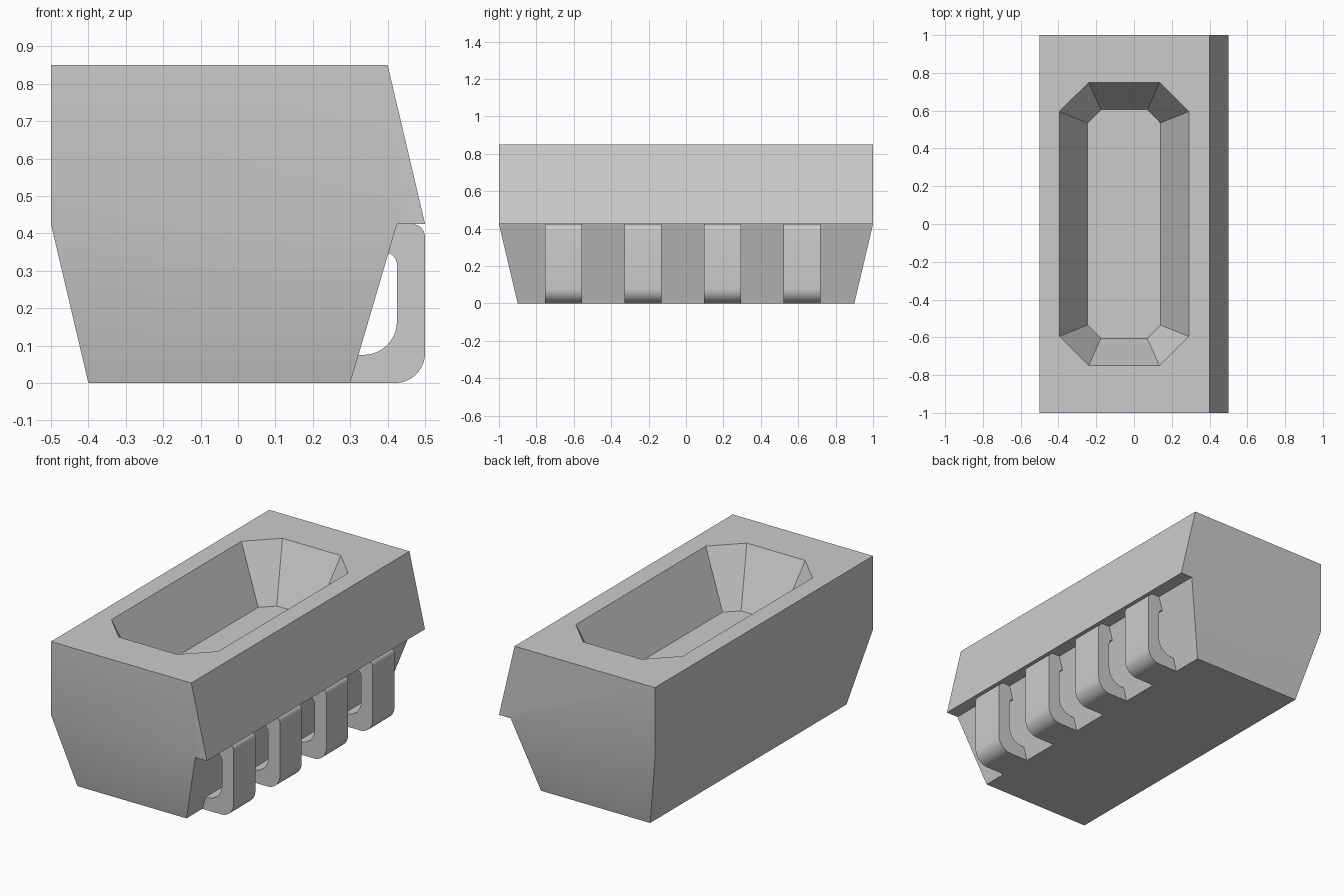
import bpy, bmesh
from math import cos, sin, radians

cube = bpy.data.objects.get("Cube")
if cube:
    bpy.data.objects.remove(cube)

grey = bpy.data.materials.new("plain grey")
grey.use_nodes = True
colour = (0.6, 0.6, 0.6, 1)
grey.diffuse_color = colour
grey.node_tree.nodes["Principled BSDF"].inputs["Base Color"].default_value = colour


def finish(bm, name):
    """Turn a bmesh into a grey object, smooth across shallow folds only."""
    bmesh.ops.recalc_face_normals(bm, faces=bm.faces)
    mesh = bpy.data.meshes.new(name)
    bm.to_mesh(mesh)
    bm.free()
    mesh.materials.append(grey)
    obj = bpy.data.objects.new(name, mesh)
    bpy.context.collection.objects.link(obj)
    bpy.ops.object.select_all(action='DESELECT')
    obj.select_set(True)
    bpy.context.view_layer.objects.active = obj
    bpy.ops.object.shade_smooth_by_angle(angle=radians(30))
    return obj


def octagon(bm, x0, x1, y, cut, z):
    """Rectangle with cut corners, counter-clockwise, two points per corner."""
    pts = [(x0, cut - y), (x0 + cut, -y), (x1 - cut, -y), (x1, cut - y),
           (x1, y - cut), (x1 - cut, y), (x0 + cut, y), (x0, y - cut)]
    return [bm.verts.new((px, py, z)) for px, py in pts]


def arc(cx, cz, r, start, end, steps=10):
    angles = [radians(start + (end - start) * i / steps) for i in range(steps + 1)]
    return [(cx + r * cos(a), cz + r * sin(a)) for a in angles]


# Body: side profile (x, half length, z) from the lower left around to the upper left
MID, TOP = 0.425, 0.85
profile = [(-0.4, 0.9, 0), (0.3, 0.9, 0), (0.425, 1, MID), (0.5, 1, MID),
           (0.4, 1, TOP), (-0.5, 1, TOP), (-0.5, 1, MID)]
bm = bmesh.new()
front, back = [[bm.verts.new((x, s * y, z)) for x, y, z in profile] for s in (-1, 1)]
for i in range(7):
    j = (i + 1) % 7
    if i != 4:  # the top is built around the basin
        bm.faces.new((front[i], front[j], back[j], back[i]))
for end in (front, back):
    bm.faces.new([end[i] for i in (0, 1, 2, 6)])
    bm.faces.new(end[2:])

# Basin: rim, sloping walls and floor
corners = [front[5], front[4], back[4], back[5]]
rim = octagon(bm, -0.395, 0.29, 0.75, 0.155, TOP)
floor = octagon(bm, -0.245, 0.14, 0.605, 0.07, 0.53)
for i in range(4):
    a, b, c = rim[2 * i], rim[2 * i + 1], rim[(2 * i + 2) % 8]
    bm.faces.new((corners[i], b, a))
    bm.faces.new((corners[i], corners[(i + 1) % 4], c, b))
for i in range(8):
    j = (i + 1) % 8
    bm.faces.new((rim[i], rim[j], floor[j], floor[i]))
bm.faces.new(floor)
finish(bm, "body")

# Side brackets: rounded C-shaped outline in x and z, extruded along y
outline = ([(0.3, 0)] + arc(0.42, 0.08, 0.08, -90, 0)
           + arc(0.465, 0.39, 0.035, 0, 90, 6) + [(0.425, MID), (0.4015, 0.345)]
           + arc(0.39, 0.315, 0.035, 62, 0, 6)
           + arc(0.335, 0.165, 0.09, 0, -90) + [(0.322, 0.075)])
for n in range(4):
    y = -0.755 + 0.425 * n
    bm = bmesh.new()
    ends = [[bm.verts.new((px, py, pz)) for px, pz in outline] for py in (y, y + 0.2)]
    for end in ends:
        bm.faces.new(end)
    near, far = ends
    for i in range(len(near)):
        j = (i + 1) % len(near)
        bm.faces.new((near[i], near[j], far[j], far[i]))
    finish(bm, f"side_bracket_{n + 1}")
